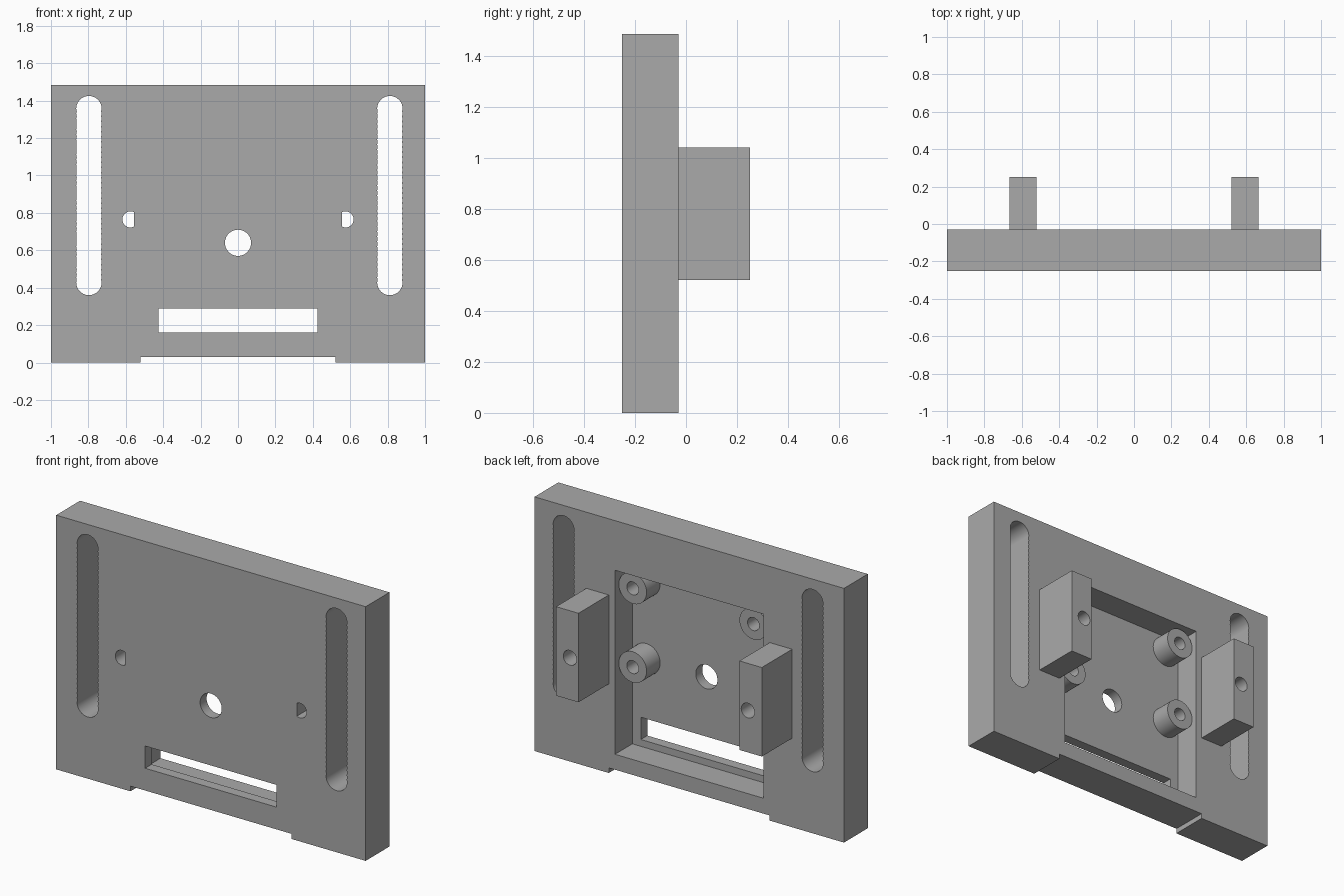
import bpy, bmesh
from math import sin, cos, pi

if "Cube" in bpy.data.objects:
    bpy.data.objects.remove(bpy.data.objects["Cube"])

grey = bpy.data.materials.new("plain grey")
grey.use_nodes = True
grey.diffuse_color = (0.4, 0.4, 0.4, 1)
grey.node_tree.nodes["Principled BSDF"].inputs["Base Color"].default_value = grey.diffuse_color

FRONT, BACK, FLOOR = -0.25, -0.03, -0.19   # main depths along y


def prism(name, profile, y0, y1):
    """Extrude an x-z outline from y0 to y1."""
    bm = bmesh.new()
    face = bm.faces.new([bm.verts.new((x, y0, z)) for x, z in profile])
    ext = bmesh.ops.extrude_face_region(bm, geom=[face])["geom"]
    verts = [g for g in ext if isinstance(g, bmesh.types.BMVert)]
    bmesh.ops.translate(bm, verts=verts, vec=(0, y1 - y0, 0))
    bmesh.ops.recalc_face_normals(bm, faces=bm.faces)
    mesh = bpy.data.meshes.new(name)
    bm.to_mesh(mesh)
    bm.free()
    mesh.materials.append(grey)
    ob = bpy.data.objects.new(name, mesh)
    bpy.context.collection.objects.link(ob)
    return ob


def rect(x0, x1, z0, z1):
    return [(x0, z0), (x1, z0), (x1, z1), (x0, z1)]


def arc(cx, cz, r, start=0, sweep=2 * pi, n=40, closed=True):
    steps = n if closed else n - 1
    return [(cx + r * cos(start + sweep * i / steps),
             cz + r * sin(start + sweep * i / steps)) for i in range(n)]


def d_hole(side):
    """Round outline with a flat on the inner side."""
    pts = arc(0.575, 0.765, 0.043)
    return [(side * max(x, 0.555), z) for x, z in pts if x > 0.535]


def ribbed_slot(cx, z0, z1, r, ribs=34):
    """Round-ended slot with finely ribbed long sides."""
    lo, hi = z0 + r, z1 - r
    right = []
    for i in range(1, 2 * ribs):
        right.append((r - 0.003 * (i % 2), lo + (hi - lo) * i / (2 * ribs)))
    pts = [(cx + x, z) for x, z in right]
    pts += arc(cx, hi, r, 0, pi, 20, False)
    pts += [(cx - x, z) for x, z in reversed(right)]
    pts += arc(cx, lo, r, pi, pi, 20, False)
    return pts


def activate(ob):
    bpy.ops.object.select_all(action="DESELECT")
    ob.select_set(True)
    bpy.context.view_layer.objects.active = ob


def cut(ob, profile, y0, y1):
    cutter = prism("cutter", profile, y0, y1)
    cutter.hide_render = True
    mod = ob.modifiers.new("cut", "BOOLEAN")
    mod.operation, mod.solver, mod.object = "DIFFERENCE", "EXACT", cutter
    activate(ob)
    bpy.ops.object.modifier_apply(modifier=mod.name)
    bpy.data.objects.remove(cutter)


def smooth(ob):
    activate(ob)
    bpy.ops.object.shade_smooth_by_angle(angle=pi / 7)


# Main plate with a shallow notch along the bottom edge
plate = prism("plate", [(-1, 0), (-0.52, 0), (-0.52, 0.03), (0.52, 0.03), (0.52, 0),
                        (1, 0), (1, 1.485), (-1, 1.485)], FRONT, BACK)

# Rear pocket, then the through openings
cut(plate, rect(-0.48, 0.48, 0.12, 1.195), FLOOR, 0.1)
cut(plate, rect(-0.425, 0.425, 0.16, 0.29), -0.4, 0.1)
cut(plate, arc(0, 0.64, 0.07), -0.4, 0.1)
for cx in (-0.797, 0.812):
    cut(plate, ribbed_slot(cx, 0.36, 1.425, 0.068), -0.4, 0.1)
for side in (-1, 1):
    cut(plate, d_hole(side), -0.4, 0.1)
smooth(plate)

for side, label in ((1, "left"), (-1, "right")):
    # Rear mounting block with a through hole
    block = prism(label + "_block",
                  rect(*sorted((side * 0.52, side * 0.665)), 0.52, 1.04), BACK, 0.25)
    cut(block, arc(side * 0.575, 0.765, 0.043), -0.1, 0.4)
    smooth(block)

    # Screw bosses standing in the pocket
    for z, level in ((1.10, "upper"), (0.64, "lower")):
        boss = prism(f"{label}_{level}_boss", arc(side * 0.39, z, 0.09), FLOOR - 0.01, -0.065)
        cut(boss, arc(side * 0.39, z, 0.038), FLOOR, 0.1)
        smooth(boss)
